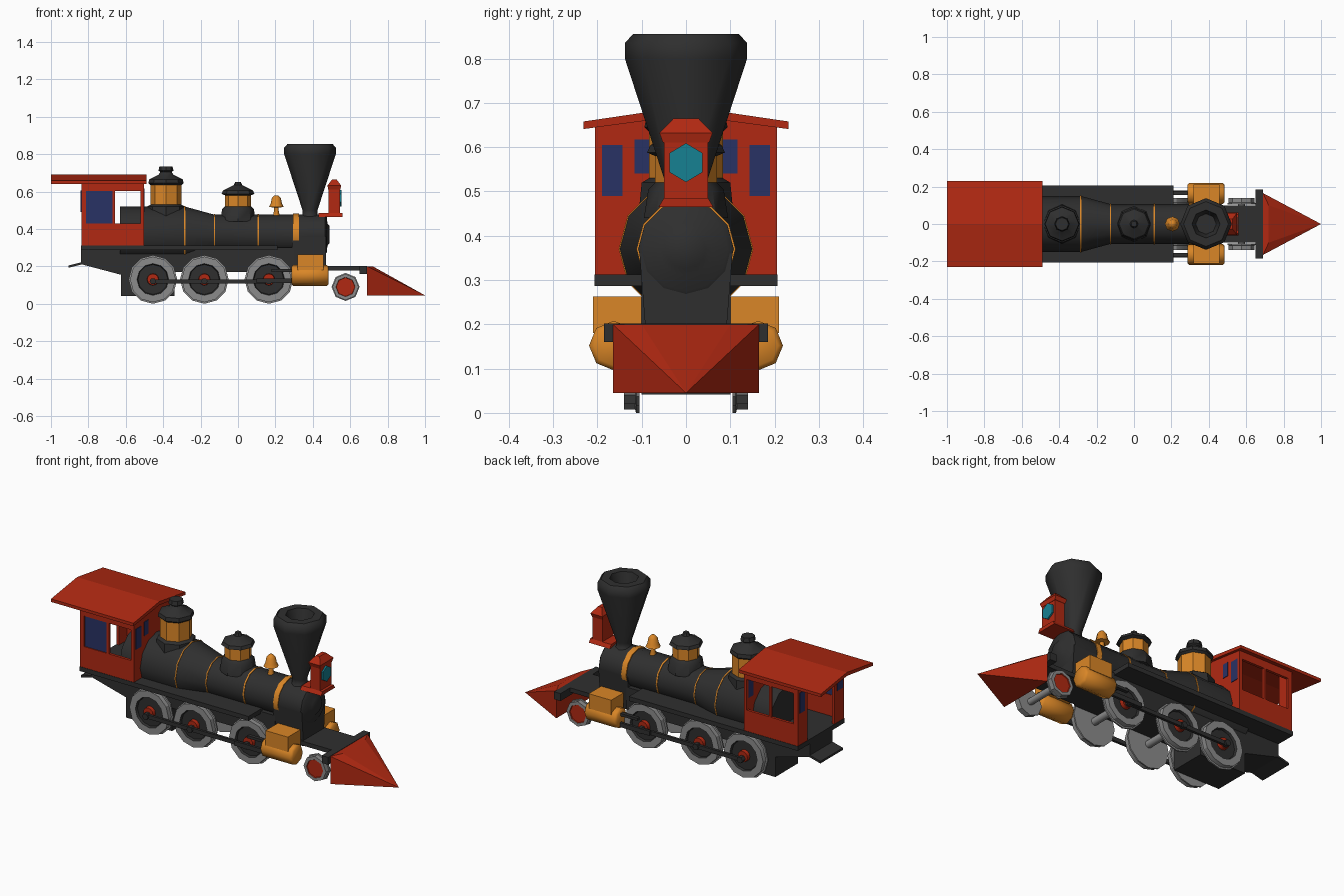
import bpy, bmesh, math
from mathutils import Vector

if "Cube" in bpy.data.objects:
    bpy.data.objects.remove(bpy.data.objects["Cube"])


def mat(name, r, g, b):
    m = bpy.data.materials.new(name)
    m.diffuse_color = (r, g, b, 1)
    m.use_nodes = True
    m.node_tree.nodes["Principled BSDF"].inputs["Base Color"].default_value = m.diffuse_color
    return m


RED = mat("red paint", .44, .022, .006)
DARK = mat("dark iron", .028, .028, .028)
BRASS = mat("brass orange", .70, .24, .02)
STEEL = mat("steel grey", .26, .26, .26)
BLUE = mat("window blue", .022, .032, .13)
TEAL = mat("lamp teal", .008, .22, .29)


def finish(name, bm, mats, smooth=0):
    bmesh.ops.recalc_face_normals(bm, faces=bm.faces[:])
    me = bpy.data.meshes.new(name)
    bm.to_mesh(me)
    bm.free()
    for m in mats:
        me.materials.append(m)
    ob = bpy.data.objects.new(name, me)
    bpy.context.collection.objects.link(ob)
    if smooth:
        bpy.ops.object.select_all(action='DESELECT')
        ob.select_set(True)
        bpy.context.view_layer.objects.active = ob
        bpy.ops.object.shade_smooth_by_angle(angle=math.radians(smooth))
    return ob


def box(name, m, x0, x1, y0, y1, z0, z1):
    bm = bmesh.new()
    bmesh.ops.create_cube(bm, size=1)
    for v in bm.verts:
        v.co = Vector(((x0, x1)[v.co.x > 0], (y0, y1)[v.co.y > 0], (z0, z1)[v.co.z > 0]))
    return finish(name, bm, [m])


def side_box(name, m, s, x0, x1, y0, y1, z0, z1):
    # box on the side s = -1 or 1, y measured outwards
    a, b = sorted((s * y0, s * y1))
    return box(name, m, x0, x1, a, b, z0, z1)


def hull(name, m, pts):
    bm = bmesh.new()
    vs = [bm.verts.new(p) for p in pts]
    bmesh.ops.convex_hull(bm, input=vs)
    return finish(name, bm, [m])


def prism(name, m, pts, axis, a, b):
    # extrude a 2D outline along x or y from a to b
    put = {'x': lambda p, t: (t, p[0], p[1]), 'y': lambda p, t: (p[0], t, p[1])}[axis]
    bm = bmesh.new()
    lo = [bm.verts.new(put(p, a)) for p in pts]
    hi = [bm.verts.new(put(p, b)) for p in pts]
    bm.faces.new(lo)
    bm.faces.new(hi)
    for i in range(len(pts)):
        j = (i + 1) % len(pts)
        bm.faces.new((lo[i], lo[j], hi[j], hi[i]))
    return finish(name, bm, [m])


def lathe(name, mats, c, prof, n=8, axis='z', sign=1, segs=None, smooth=50):
    # turn (radius, height) points about an axis; segs = material index per band
    def place(r, h, t):
        u, w = r * math.cos(t), r * math.sin(t)
        h *= sign
        d = {'z': (u, w, h), 'x': (h, u, w), 'y': (u, h, w)}[axis]
        return Vector(c) + Vector(d)
    bm = bmesh.new()
    rings = [[bm.verts.new(place(r, h, 2 * math.pi * i / n)) for i in range(n)] for r, h in prof]
    for k in range(len(rings) - 1):
        for i in range(n):
            j = (i + 1) % n
            f = bm.faces.new((rings[k][i], rings[k][j], rings[k + 1][j], rings[k + 1][i]))
            f.material_index = segs[k] if segs else 0
    bm.faces.new(rings[0]).material_index = segs[0] if segs else 0
    bm.faces.new(rings[-1]).material_index = segs[-1] if segs else 0
    return finish(name, bm, mats, smooth)


# Boiler with tapered firebox end, and its brass bands
BZ = .37
lathe("boiler", [DARK], (0, 0, BZ),
      [(.15, -.63), (.15, -.285), (.106, -.125), (.106, .3), (.108, .31), (.108, .465),
       (.095, .475), (.06, .478), (.045, .49)], 12, 'x', smooth=40)
for x, w, r in [(-.285, .006, .152), (-.125, .006, .109), (.108, .008, .109), (.31, .03, .112)]:
    lathe("boiler_band", [BRASS], (x, 0, BZ), [(r, -w / 2), (r, w / 2)], 12, 'x')

# Chimney, domes and bell
lathe("chimney", [DARK], (.385, 0, 0),
      [(.06, .45), (.04, .475), (.04, .5), (.138, .8), (.138, .835), (.12, .855), (.075, .855), (.055, .78)], 8)
lathe("sand_dome", [DARK, BRASS], (0, 0, 0),
      [(.095, .44), (.085, .505), (.07, .52), (.07, .58), (.088, .588), (.08, .605), (.022, .635), (.015, .652)],
      8, segs=[0, 0, 1, 0, 0, 0, 0], smooth=35)
lathe("steam_dome", [DARK, BRASS], (-.385, 0, 0),
      [(.105, .47), (.1, .52), (.083, .53), (.083, .635), (.094, .645), (.09, .665), (.04, .69), (.03, .705),
       (.04, .712), (.035, .735)], 8, segs=[0, 0, 1, 0, 0, 0, 0, 0, 0], smooth=35)
lathe("bell", [BRASS], (.205, 0, 0),
      [(.02, .46), (.012, .5), (.012, .515), (.04, .517), (.03, .535), (.024, .565), (.01, .58)], 8)

# Headlamp
hull("lamp_base", RED, [(x, y, z) for z, e in ((.465, .062), (.485, .05))
                        for x in (.43, .56) for y in (-e, e)])
box("lamp_body", RED, .485, .545, -.05, .05, .48, .62)
hull("lamp_roof", RED, [(.515 + sx * a, sy * b, z) for a, b, z in
                        ((.032, .052, .61), (.037, .06, .632), (.012, .028, .665))
                        for sx in (-1, 1) for sy in (-1, 1)])
bm = bmesh.new()
lens_ring = [(.04 * math.sin(i * math.pi / 3) * 1.06, .565 + .044 * math.cos(i * math.pi / 3)) for i in range(6)]
bm.free()
prism("lamp_lens", TEAL, lens_ring, 'x', .544, .5535)

# Frame, ash pan, saddle and front deck
prism("main_frame", DARK, [(-.84, .3), (-.84, .212), (-.625, .155), (-.625, .042), (-.34, .042), (-.34, .17),
                           (.3, .17), (.3, .3)], 'y', -.1, .1)
hull("smokebox_saddle", DARK, [(x, s * y, z) for x in (.29, .47) for s in (-1, 1)
                               for y, z in ((.09, .17), (.09, .23), (.105, .36))])
hull("tail_plate", DARK, [(x, y, z + d) for x, z in ((-.905, .193), (-.83, .212))
                          for y in (-.1, .1) for d in (0, .012)])
box("running_board", DARK, -.84, .21, -.207, .207, .287, .312)
box("front_deck", DARK, .45, .67, -.1, .1, .178, .202)
box("pilot_beam", DARK, .65, .69, -.185, .185, .16, .202)
hull("cow_catcher", RED, [(.69, s * .165, z) for s in (-1, 1) for z in (.045, .2)]
     + [(.72, s * .1, .2) for s in (-1, 1)] + [(.73, 0, .195), (1, 0, .045)])

# Wheels and axles
for x in (-.455, -.18, .165):
    lathe("driver_axle", [STEEL], (x, 0, .13), [(.02, -.12), (.02, .12)], 8, 'y')
    for s in (-1, 1):
        lathe("driving_wheel", [STEEL, DARK, RED], (x, 0, .13),
              [(.13, .105), (.13, .113), (.122, .115), (.122, .14), (.085, .14), (.08, .128),
               (.032, .128), (.03, .148)], 12, 'y', s, [0, 0, 0, 0, 1, 1, 2], 30)
lathe("pilot_axle", [STEEL], (.575, 0, .09), [(.018, -.12), (.018, .12)], 8, 'y')
for s in (-1, 1):
    lathe("pilot_wheel", [STEEL, RED], (.575, 0, .09),
          [(.075, .105), (.075, .112), (.07, .114), (.07, .14), (.052, .14), (.05, .135)],
          8, 'y', s, [0, 0, 0, 0, 1], 30)

# Cylinders and rods
for s in (-1, 1):
    lathe("cylinder", [BRASS], (0, s * .163, .152),
          [(.045, .285), (.056, .295), (.056, .475), (.045, .485)], 8, 'x')
    side_box("steam_chest", BRASS, s, .318, .457, .1, .21, .18, .263)
    side_box("side_rod", DARK, s, -.465, .18, .152, .166, .108, .13)
    side_box("main_rod", DARK, s, .1, .3, .166, .18, .11, .135)
    side_box("slide_bar", DARK, s, .18, .3, .155, .175, .17, .185)
    for x in (-.455, -.18, .165):
        lathe("crank_pin", [DARK], (x, 0, .12), [(.018, .14), (.018, .175)], 6, 'y', s)

# Cab side walls with window openings
X0, X1 = -.838, -.503
for s in (-1, 1):
    for a, b, z0, z1 in [(X0, X1, .312, .43), (X0, X1, .602, .655), (X0, -.812, .43, .602),
                         (-.672, -.658, .43, .602), (-.52, X1, .43, .602)]:
        side_box("cab_side", RED, s, a, b, .19, .205, z0, z1)
    # back corner panels beside the open doorway
    side_box("cab_back_panel", RED, s, X0, X0 + .014, .12, .2, .312, .66)
    # window plates on front and back walls
    for n, x in (("back", X0 - .003), ("front", X1 - .016)):
        w = .02
        side_box(n + "_window", BLUE, s, x, x + .019 if n == "front" else x + .009, .143, .19, .49, .605)
    side_box("inner_window", BLUE, s, X1 - .003, X1 + .003, .08, .116, .54, .617)
side_box("side_window_pane", BLUE, -1, -.812, -.672, .193, .2, .43, .602)

# Cab front wall and gable roof
prism("cab_front", RED, [(-.2, .312), (.2, .312), (.2, .65), (0, .675), (-.2, .65)], 'x', X1 - .014, X1)
prism("cab_roof", RED, [(-.231, .641), (-.231, .658), (0, .692), (.231, .658), (.231, .641), (0, .672)],
      'x', -1, -.488)
